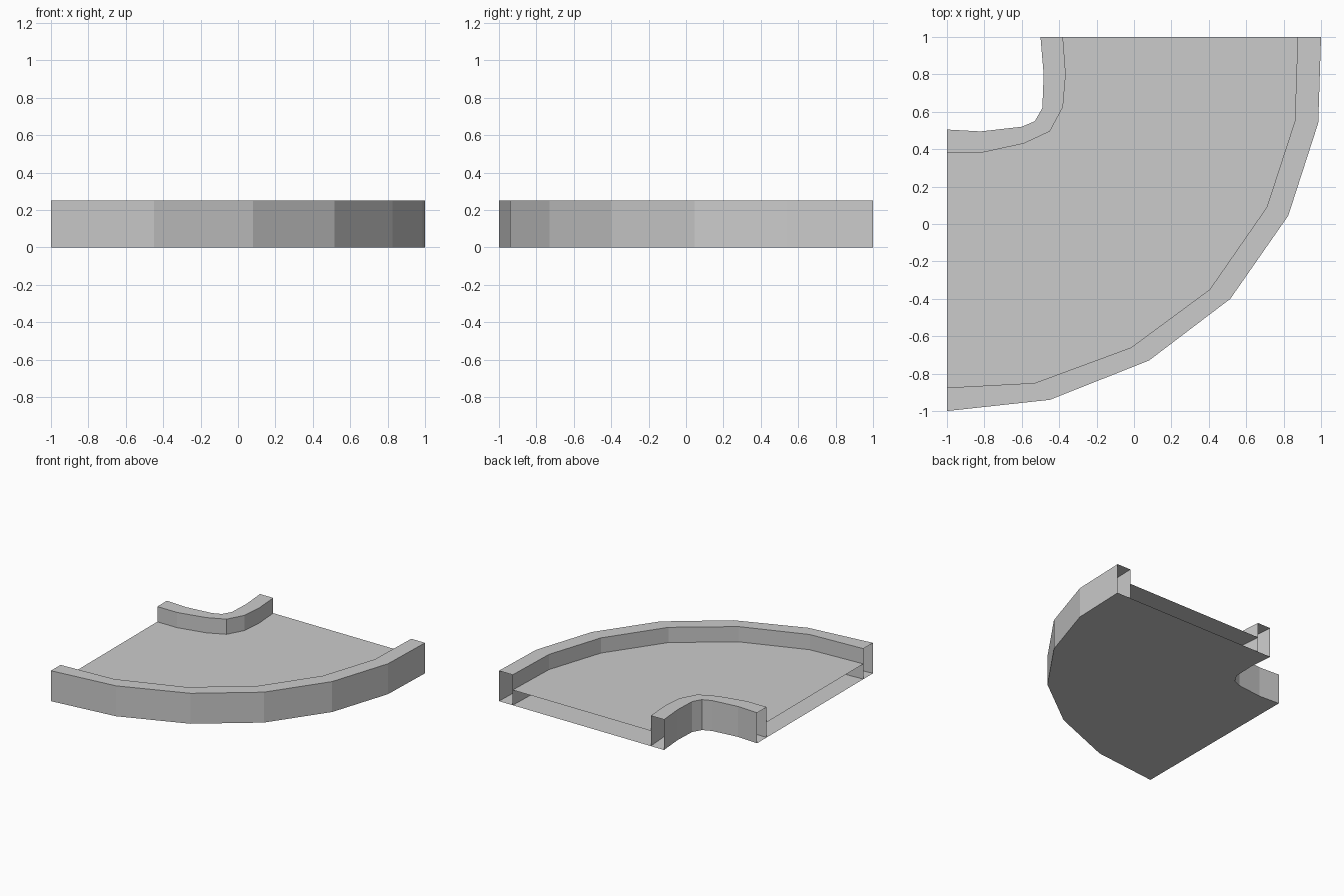
import bpy

if "Cube" in bpy.data.objects:
    bpy.data.objects.remove(bpy.data.objects["Cube"])

H, ROAD = 0.25, 0.125

# Plan lines, from the left end round to the back end
outer_out = [(-1, -1), (-.45, -.94), (.08, -.73), (.515, -.4), (.825, .045), (.985, .54), (1, 1)]
outer_in = [(-1, -.875), (-.53, -.85), (-.015, -.66), (.405, -.35), (.71, .09), (.86, .55), (.875, 1)]
inner_in = [(-1, .38), (-.82, .38), (-.59, .43), (-.45, .495), (-.38, .625), (-.365, .8), (-.38, 1)]
inner_out = [(-1, .505), (-.82, .495), (-.6, .52), (-.53, .55), (-.49, .62), (-.483, .8), (-.5, 1)]


def at(line, z):
    return [(x, y, z) for x, y in line]


def build(name, rows):
    """Flat-faced sheet lofted through rows of matching points (ends stay open)."""
    n = len(rows[0])
    verts = [p for row in rows for p in row]
    faces = [(r * n + i, r * n + i + 1, (r + 1) * n + i + 1, (r + 1) * n + i)
             for r in range(len(rows) - 1) for i in range(n - 1)]
    mesh = bpy.data.meshes.new(name)
    mesh.from_pydata(verts, [], faces)
    mesh.update()
    obj = bpy.data.objects.new(name, mesh)
    bpy.context.collection.objects.link(obj)
    return obj


def build_sheet(name, line_a, line_b, z, up):
    """Single flat polygon between two plan lines."""
    loop = at(line_a, z) + at(line_b, z)[::-1]
    if not up:
        loop.reverse()
    mesh = bpy.data.meshes.new(name)
    mesh.from_pydata(loop, [], [tuple(range(len(loop)))])
    mesh.update()
    obj = bpy.data.objects.new(name, mesh)
    bpy.context.collection.objects.link(obj)


# Curbs: hollow, open-ended channels
build("outer_curb", [at(outer_out, 0), at(outer_out, H), at(outer_in, H), at(outer_in, 0)])
build("inner_curb", [at(inner_in, 0), at(inner_in, H), at(inner_out, H), at(inner_out, 0)])

# Road surface between the curbs, and the underside across the full width
build_sheet("road_surface", outer_in, inner_in, ROAD, True)
build_sheet("underside", outer_out, inner_out, 0, False)
